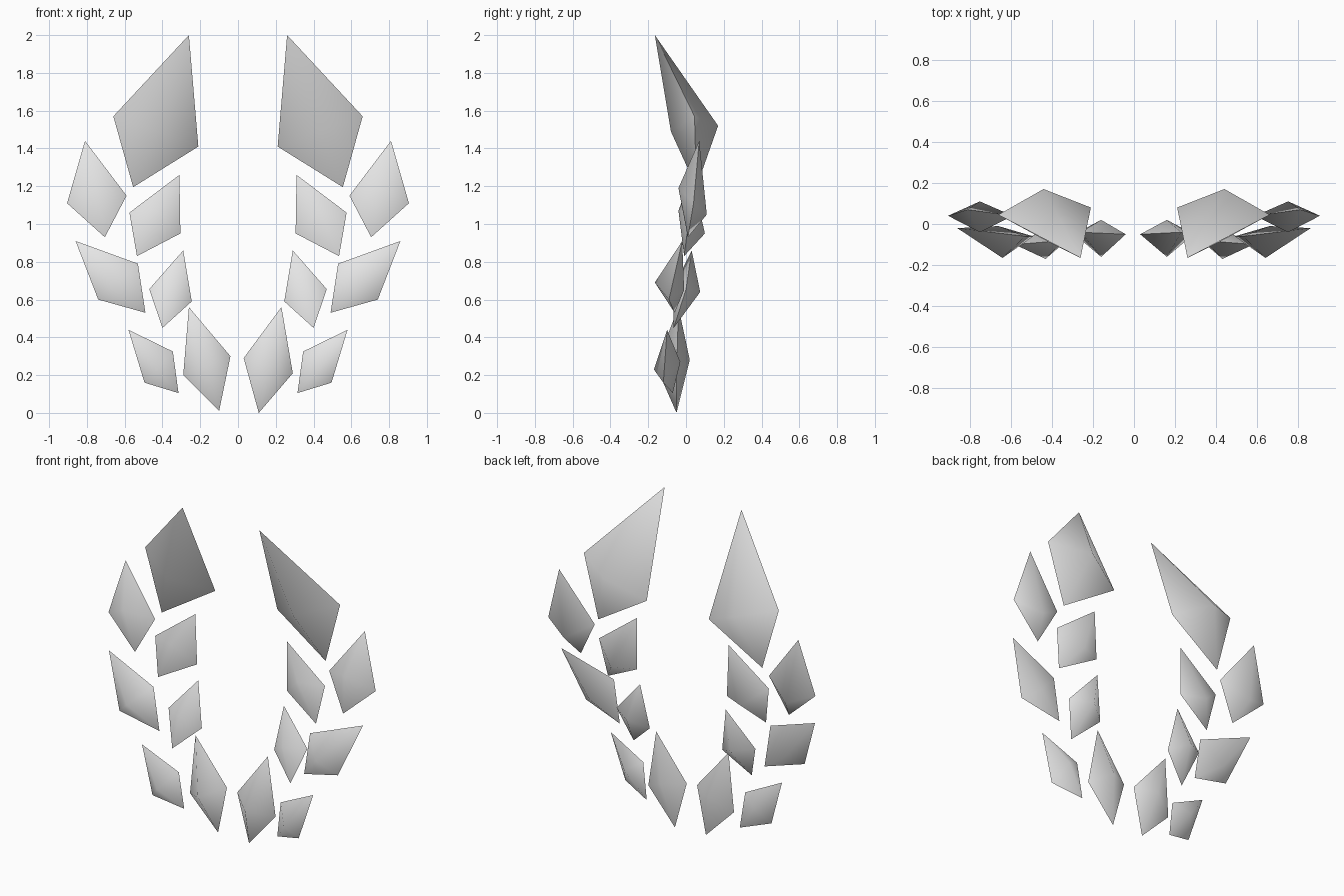
import bpy
import bmesh
from mathutils import Vector

default = bpy.data.objects.get("Cube")
if default:
    bpy.data.objects.remove(default, do_unlink=True)

# One pale grey for every leaf
grey = bpy.data.materials.new("pale_grey")
grey.use_nodes = True
grey.diffuse_color = (0.8, 0.8, 0.8, 1)
grey.node_tree.nodes["Principled BSDF"].inputs["Base Color"].default_value = grey.diffuse_color


def build_leaf(name, rim, front, back, side):
    """Four-cornered faceted leaf: a rim with a soft ridge point on each face."""
    bm = bmesh.new()

    def vert(point):
        x, y, z = Vector(point) / 100
        return bm.verts.new((x * side, y, z))

    corners = [vert(p) for p in rim]
    for apex in (vert(front), vert(back)):
        for i, corner in enumerate(corners):
            bm.faces.new((apex, corner, corners[i - 1]))
    bmesh.ops.recalc_face_normals(bm, faces=bm.faces)

    # Each face of the leaf is smooth, the rim stays crisp
    for face in bm.faces:
        face.smooth = True
    for edge in bm.edges:
        edge.smooth = not all(v in corners for v in edge.verts)

    mesh = bpy.data.meshes.new(name)
    bm.to_mesh(mesh)
    bm.free()
    mesh.materials.append(grey)
    bpy.context.collection.objects.link(bpy.data.objects.new(name, mesh))


def leaf(name, tip, outer, base, inner, front, back, sides=("left", "right")):
    """Points are in hundredths of a unit, given for the left (+x) branch."""
    for side in sides:
        sign = 1 if side == "left" else -1
        build_leaf(side + "_" + name, (tip, outer, base, inner), front, back, sign)


# Large crowning leaf at the top of each branch
leaf("crown_leaf",
     tip=(26, -16.5, 200), outer=(66, 4.5, 157), base=(55.5, 5.5, 119.5),
     inner=(21, 8, 141), front=(43, -8, 149), back=(44, 17, 152))

# Upper pair
leaf("upper_outer_leaf",
     tip=(81, 7, 144), outer=(90.5, 4, 111), base=(70.5, 1, 93),
     inner=(59, 4, 115), front=(75, -4, 119), back=(75, 11, 105))
leaf("upper_inner_leaf",
     tip=(31, 3, 126), outer=(57.5, 2, 106), base=(53.5, -1, 83),
     inner=(30.5, 4, 95), front=(43, -4, 107), back=(44, 10, 95))

# Middle pair
leaf("middle_outer_leaf",
     tip=(86, -2, 91), outer=(74, -9, 60), base=(49, -6, 53),
     inner=(53, -6, 79), front=(64, -16.5, 69), back=(66, -1, 65))
leaf("middle_inner_leaf",
     tip=(29, 3, 86), outer=(47, 0, 65.5), base=(40, -6.5, 45),
     inner=(24.5, 0, 59), front=(35, -7, 66), back=(35, 7.5, 64))

# Lower pair, the innermost leaf leaning a little differently on each side
leaf("lower_outer_leaf",
     tip=(58, -10, 44), outer=(49.5, -12, 16), base=(31.5, -7, 10.5),
     inner=(34.5, -8, 32.5), front=(43, -17, 23), back=(44, -3, 27))
leaf("lower_inner_leaf", sides=("left",),
     tip=(23, -4, 56), outer=(29, -5, 21), base=(11, -5, 0),
     inner=(3, -5, 29), front=(16, -16, 25), back=(16, 2, 28))
leaf("lower_inner_leaf", sides=("right",),
     tip=(26, -4, 56), outer=(29, -5, 20), base=(10, -5, 1),
     inner=(4, -5, 30), front=(16, -16, 25), back=(16, 2, 28))
